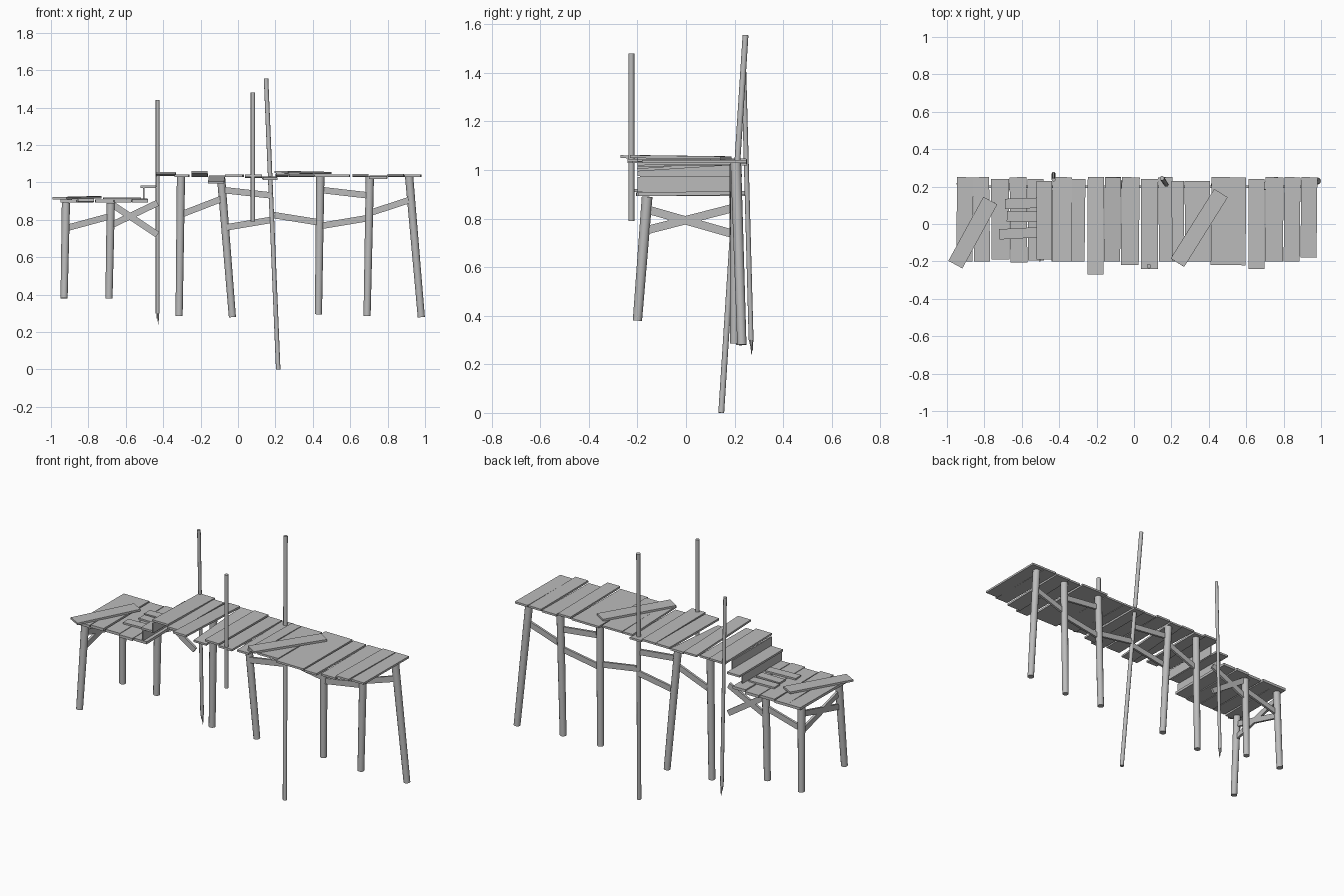
import bpy
import bmesh
import random
from math import cos, sin, pi, radians
from mathutils import Vector, Matrix

cube = bpy.data.objects.get("Cube")
if cube:
    bpy.data.objects.remove(cube, do_unlink=True)

random.seed(4)

wood = bpy.data.materials.new("weathered grey wood")
wood.use_nodes = True
grey = (0.5, 0.5, 0.5, 1)
wood.diffuse_color = grey
wood.node_tree.nodes["Principled BSDF"].inputs["Base Color"].default_value = grey


def finish(name, bm, matrix):
    mesh = bpy.data.meshes.new(name)
    bm.to_mesh(mesh)
    bm.free()
    mesh.materials.append(wood)
    obj = bpy.data.objects.new(name, mesh)
    obj.matrix_world = matrix
    bpy.context.collection.objects.link(obj)
    return obj


def frame_between(start, end):
    """Matrix at the midpoint, local y along the span, local z as upright as possible."""
    start, end = Vector(start), Vector(end)
    along = (end - start).normalized()
    hint = Vector((0, 0, 1)) if abs(along.z) < 0.9 else Vector((0, 1, 0))
    side = along.cross(hint).normalized()
    up = side.cross(along)
    rotation = Matrix((side, along, up)).transposed().to_4x4()
    return Matrix.Translation((start + end) / 2) @ rotation, (end - start).length


def board(name, start, end, width, thick, yaw=0):
    matrix, length = frame_between(start, end)
    bm = bmesh.new()
    bmesh.ops.create_cube(bm, size=1)
    bmesh.ops.scale(bm, vec=(width, length, thick), verts=bm.verts)
    return finish(name, bm, matrix @ Matrix.Rotation(radians(yaw), 4, "Z"))


def rod(name, bottom, top, r_bottom, r_top, sides=12):
    matrix, length = frame_between(bottom, top)
    bm = bmesh.new()
    bmesh.ops.create_cone(bm, cap_ends=True, segments=sides, radius1=r_bottom,
                          radius2=r_top, depth=length)
    obj = finish(name, bm, matrix @ Matrix.Rotation(-pi / 2, 4, "X"))
    bpy.ops.object.select_all(action="DESELECT")
    bpy.context.view_layer.objects.active = obj
    obj.select_set(True)
    bpy.ops.object.shade_smooth_by_angle(angle=radians(40))
    return obj


def planks(name, rows, thick):
    # each row: left edge, right edge, front end, back end, front height, back height
    for left, right, front, back, z_front, z_back in rows:
        x = (left + right) / 2
        board(name, (x, front, z_front), (x, back, z_back),
              right - left - 0.004, thick, random.uniform(-0.8, 0.8))


# Upper deck
planks("upper_deck_plank", [
    (-.44, -.33, -.20, .25, 1.05, 1.04),
    (-.34, -.26, -.20, .24, 1.035, 1.035),
    (-.25, -.16, -.27, .25, 1.055, 1.035),
    (-.16, -.07, -.20, .25, 1.0, 1.03),
    (-.07, .03, -.22, .25, 1.035, 1.035),
    (.035, .13, -.24, .24, 1.035, 1.03),
    (.13, .21, -.20, .25, 1.02, 1.025),
    (.20, .27, -.20, .23, 1.045, 1.035),
    (.27, .41, -.20, .23, 1.04, 1.035),
    (.41, .60, -.22, .25, 1.035, 1.035),
    (.61, .70, -.24, .24, 1.04, 1.035),
    (.70, .80, -.20, .25, 1.025, 1.03),
    (.80, .89, -.20, .25, 1.04, 1.035),
    (.89, .98, -.18, .25, 1.035, 1.035)], 0.012)

# Lower deck
planks("lower_deck_plank", [
    (-.95, -.86, -.20, .25, .9, .9),
    (-.86, -.77, -.20, .25, .905, .9),
    (-.765, -.665, -.19, .24, .9, .9),
    (-.665, -.57, -.205, .25, .9, .9),
    (-.57, -.48, -.195, .24, .9, .905)], 0.016)

# Broken pieces lying across the lower deck
for y, x, yaw in ((.11, -.69, 2), (.04, -.68, -1), (-.05, -.72, 3)):
    board("broken_board", (x, y, .915), (-.52, y, .915), 0.055, 0.01, yaw)

# Step between the decks
board("step_tread", (-.48, -.19, .977), (-.48, .23, .977), 0.085, 0.012)
for x, z in ((-.505, .94), (-.437, 1.005)):
    board("step_riser", (x, -.2, z), (x, .18, z), 0.008, 0.06)

# Loose planks lying diagonally on top
board("loose_plank", (.232, -.207, 1.055), (.465, .165, 1.05), 0.085, 0.012)
board("loose_plank", (-.955, -.217, .915), (-.768, .125, .92), 0.085, 0.012)

# Support posts: bottom x, top x, bottom z, top z, bottom y, top y
for x0, x1, z0, z1, y0, y1 in [
        (-.93, -.92, .38, .89, -.2, -.16),
        (-.93, -.92, .38, .89, .215, .2),
        (-.69, -.68, .38, .89, .2, .2),
        (-.315, -.305, .285, 1.03, .2, .2),
        (-.03, -.09, .28, 1.02, .225, .205),
        (.43, .44, .295, 1.03, .21, .2),
        (.69, .705, .285, 1.03, .2, .205),
        (.98, .915, .28, 1.03, .23, .205)]:
    rod("support_post", (x0, y0, z0), (x1, y1, z1), 0.019, 0.022)

# Braces along the back row: start x, start z, end x, end z
for x0, z0, x1, z1 in [
        (-.92, .755, -.68, .82), (-.68, .77, -.43, .89),
        (-.67, .88, -.43, .72), (-.3, .83, -.08, .915),
        (-.09, .96, .18, .93), (-.06, .76, .18, .8),
        (.19, .825, .44, .785), (.43, .765, .7, .81),
        (.44, .96, .7, .93), (.7, .835, .93, .91)]:
    board("back_brace", (x0, .2, z0), (x1, .2, z1), 0.014, 0.034)

# Crossed braces at the end
for z0, z1 in ((.75, .845), (.84, .735)):
    board("end_cross_brace", (-.92, -.17, z0), (-.92, .2, z1), 0.014, 0.034)

# Mooring poles
rod("front_pole", (.08, -.225, .79), (.08, -.225, 1.48), 0.012, 0.012)
rod("leaning_pole", (.215, .145, 0), (.15, .245, 1.555), 0.012, 0.012)
rod("snapped_pole", (-.43, .268, .3), (-.43, .237, 1.44), 0.01, 0.01)
for turn in range(3):
    dx, dy = cos(turn * 2 * pi / 3) * 0.004, sin(turn * 2 * pi / 3) * 0.004
    tip = .24 + turn * 0.015
    rod("snapped_splinter", (-.43 + dx, .27 + dy, tip), (-.43 + dx, .268 + dy, .302),
        0.001, 0.006, 6)
